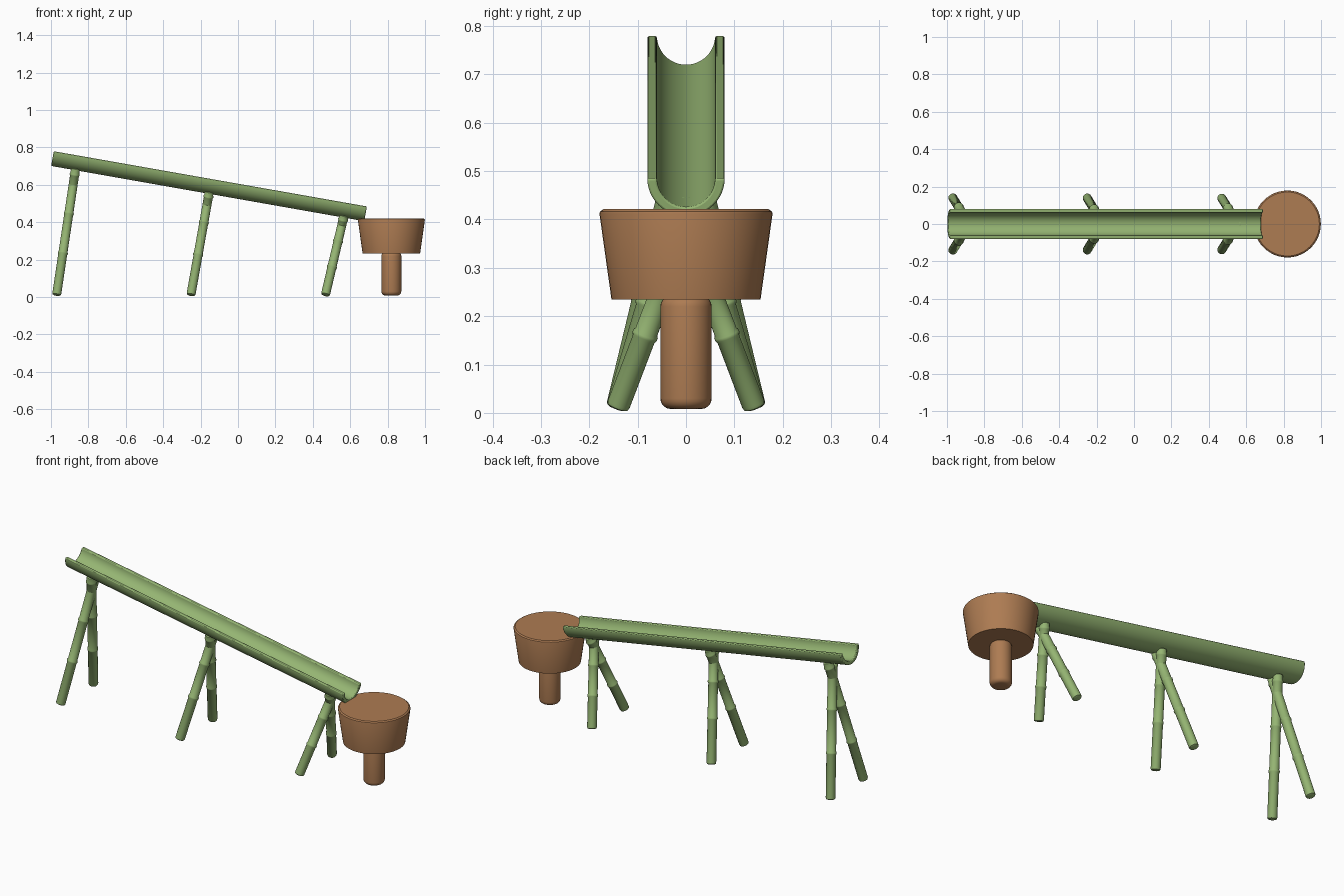
import bpy, bmesh, math
from mathutils import Vector

if "Cube" in bpy.data.objects:
    bpy.data.objects.remove(bpy.data.objects["Cube"])


def material(name, col):
    m = bpy.data.materials.new(name)
    m.diffuse_color = (*col, 1)
    m.use_nodes = True
    m.node_tree.nodes["Principled BSDF"].inputs["Base Color"].default_value = m.diffuse_color
    return m


GREEN = material("bamboo_green", (0.30, 0.46, 0.17))
BROWN = material("wood_brown", (0.42, 0.20, 0.085))


def finish(bm, name, mat, angle=35):
    bmesh.ops.recalc_face_normals(bm, faces=bm.faces)
    me = bpy.data.meshes.new(name)
    bm.to_mesh(me)
    bm.free()
    ob = bpy.data.objects.new(name, me)
    bpy.context.collection.objects.link(ob)
    me.materials.append(mat)
    bpy.ops.object.select_all(action='DESELECT')
    ob.select_set(True)
    bpy.context.view_layer.objects.active = ob
    bpy.ops.object.shade_smooth_by_angle(angle=math.radians(angle))
    return ob


def lathe(name, profile, mat, sides=32):
    """Revolve (radius, height) points about z and cap both ends."""
    bm = bmesh.new()
    rings = [[bm.verts.new((r * math.cos(2 * math.pi * i / sides),
                            r * math.sin(2 * math.pi * i / sides), z))
              for i in range(sides)] for r, z in profile]
    for a, b in zip(rings, rings[1:]):
        for i in range(sides):
            j = (i + 1) % sides
            bm.faces.new((a[i], a[j], b[j], b[i]))
    bm.faces.new(rings[0])
    bm.faces.new(rings[-1])
    return finish(bm, name, mat)


# trough: half pipe, extruded along x and tilted down to the right
R_OUT, R_IN, LENGTH, N = 0.08, 0.06, 1.70, 24
bm = bmesh.new()
arc = [math.pi + math.pi * i / N for i in range(N + 1)]
section = [(R_OUT * math.cos(a), R_OUT * math.sin(a)) for a in arc]
section += [(R_IN * math.cos(a), R_IN * math.sin(a)) for a in reversed(arc)]
ends = [[bm.verts.new((x, y, z)) for y, z in section]
        for x in (-LENGTH / 2, LENGTH / 2)]
count = len(section)
for i in range(count):
    j = (i + 1) % count
    bm.faces.new((ends[0][i], ends[0][j], ends[1][j], ends[1][i]))
for ring in ends:
    for i in range(N):
        bm.faces.new((ring[i], ring[i + 1], ring[count - 2 - i], ring[count - 1 - i]))
trough = finish(bm, "trough", GREEN)
trough.location = (-0.148, 0, 0.632)
trough.rotation_euler = (0, math.radians(10), 0)
bevel = trough.modifiers.new("soft_edges", 'BEVEL')
bevel.width, bevel.segments = 0.004, 2
bevel.limit_method, bevel.angle_limit = 'ANGLE', math.radians(40)


# crossed bamboo legs with raised joints
def leg(name, foot, top, joints, r=0.024):
    foot, top = Vector(foot), Vector(top)
    d = top - foot
    length = d.length
    prof = [(r - 0.008, 0), (r - 0.002, 0.003), (r, 0.009)]
    for f in joints:
        h = f * length
        prof += [(r, h - 0.008), (r + 0.003, h - 0.003),
                 (r + 0.003, h + 0.003), (r, h + 0.008)]
    prof += [(r, length - 0.009), (r - 0.002, length - 0.003), (r - 0.008, length)]
    ob = lathe(name, prof, GREEN, 20)
    ob.location = foot
    ob.rotation_mode = 'QUATERNION'
    ob.rotation_quaternion = d.to_track_quat('Z', 'Y')


for label, x0, x1, z1, joints in (("high", -0.970, -0.868, 0.690, (0.33, 0.64, 0.95)),
                                  ("middle", -0.252, -0.153, 0.565, (0.39, 0.70, 0.95)),
                                  ("low", 0.467, 0.568, 0.440, (0.35, 0.67, 0.94))):
    for side, s in (("front", -1), ("back", 1)):
        leg(f"{label}_{side}_leg", (x0, 0.142 * s, 0.010),
            (x1, -0.022 * s, z1), joints)

# tub with chamfered rim
tub = lathe("tub", [(0.154, 0.234), (0.179, 0.412), (0.178, 0.416), (0.171, 0.421)],
            BROWN, 48)
tub.location.x = 0.82

# rounded post under the tub
b, r, z0, z1 = 0.022, 0.053, 0.008, 0.242
quarter = [(b * math.sin(t), b * (1 - math.cos(t)))
           for t in (k * math.pi / 10 for k in range(6))]
post_profile = [(r - b + dx, z0 + dz) for dx, dz in quarter]
post_profile += [(r - b + dx, z1 - dz) for dx, dz in reversed(quarter)]
post = lathe("post", post_profile, BROWN, 32)
post.location.x = 0.82
